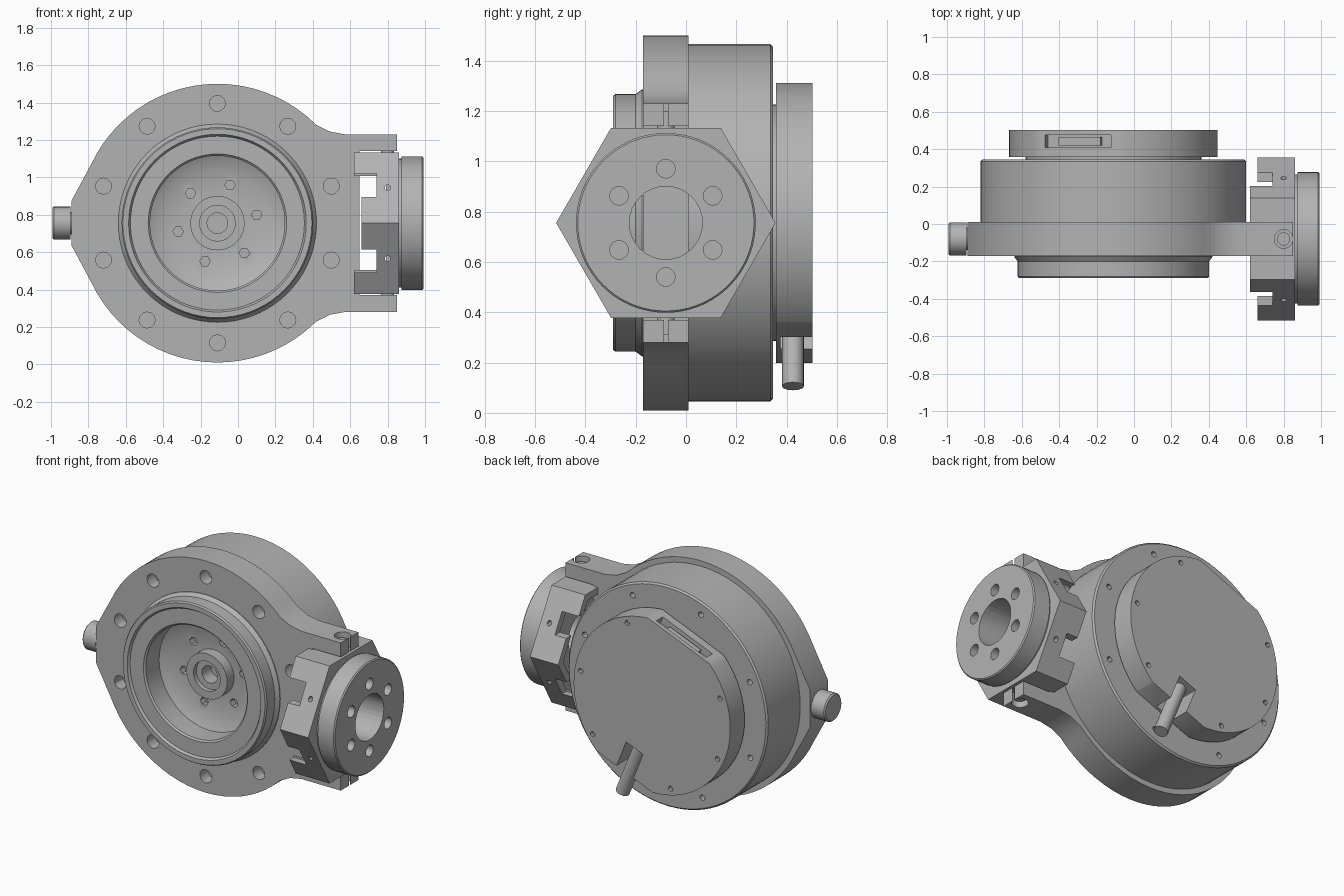
import bpy, bmesh, math
from mathutils import Vector

old = bpy.data.objects.get("Cube")
if old:
    bpy.data.objects.remove(old)

grey = bpy.data.materials.new("machined_grey")
grey.use_nodes = True
grey.diffuse_color = (0.45, 0.45, 0.45, 1)
grey.node_tree.nodes["Principled BSDF"].inputs["Base Color"].default_value = (0.45, 0.45, 0.45, 1)

CX, CZ = -0.11, 0.755      # main axis, along y
HY = -0.08                 # side hub axis, along x


def place(axis, u, v, w):
    """Point with plane coordinates u, v and distance w along the axis."""
    return Vector({"x": (w, u, v), "y": (u, w, v), "z": (u, v, w)}[axis])


def finish(name, bm):
    bmesh.ops.remove_doubles(bm, verts=bm.verts, dist=1e-5)
    bmesh.ops.recalc_face_normals(bm, faces=bm.faces)
    mesh = bpy.data.meshes.new(name)
    bm.to_mesh(mesh)
    bm.free()
    mesh.materials.append(grey)
    obj = bpy.data.objects.new(name, mesh)
    bpy.context.collection.objects.link(obj)
    return obj


def prism(name, axis, pts, a, b):
    bm = bmesh.new()
    ends = [[bm.verts.new(place(axis, u, v, w)) for u, v in pts] for w in (a, b)]
    for ring in ends:
        bm.faces.new(ring)
    for i in range(len(pts)):
        j = (i + 1) % len(pts)
        bm.faces.new((ends[0][i], ends[0][j], ends[1][j], ends[1][i]))
    return finish(name, bm)


def polar(cu, cv, r, deg):
    t = math.radians(deg)
    return (cu + r * math.cos(t), cv + r * math.sin(t))


def circle(cu, cv, r, n=64, start=0):
    return [polar(cu, cv, r, start + 360 * i / n) for i in range(n)]


def cyl(name, axis, cu, cv, r, a, b, n=64):
    return prism(name, axis, circle(cu, cv, r, n), a, b)


def box(name, x, y, z):
    return prism(name, "z", [(x[0], y[0]), (x[1], y[0]), (x[1], y[1]), (x[0], y[1])], *z)


def lathe(name, axis, cu, cv, profile, n=72):
    """Spin (radius, distance) points about the axis; both ends lie on it."""
    bm = bmesh.new()
    rings = [[bm.verts.new(place(axis, u, v, w)) for u, v in circle(cu, cv, max(r, 0), n)]
             if r > 0 else [bm.verts.new(place(axis, cu, cv, w))] * n
             for r, w in profile]
    for p, q in zip(rings, rings[1:]):
        for i in range(n):
            j = (i + 1) % n
            corners = list(dict.fromkeys((p[i], p[j], q[j], q[i])))
            bm.faces.new(corners)
    return finish(name, bm)


def cut(obj, cutters):
    """Subtract the cutters for good and remove them."""
    for c in cutters:
        mod = obj.modifiers.new("cut", "BOOLEAN")
        mod.operation, mod.solver, mod.object = "DIFFERENCE", "EXACT", c
    graph = bpy.context.evaluated_depsgraph_get()
    mesh = bpy.data.meshes.new_from_object(obj.evaluated_get(graph))
    obj.modifiers.clear()
    obj.data = mesh
    for c in cutters:
        bpy.data.objects.remove(c)


def slab(name, angle, near, far, half, a, b):
    """Block on the main axis side facing the given angle."""
    t = math.radians(angle)
    d, s = Vector((math.cos(t), math.sin(t))), Vector((-math.sin(t), math.cos(t)))
    o = Vector((CX, CZ))
    return prism(name, "y", [tuple(o + d * p + s * q) for p, q in
                             ((near, -half), (far, -half), (far, half), (near, half))], a, b)


# Flange with a pointed left side and a fork on the right
left_tip = [(-0.89, CZ + 0.12), (-0.89, CZ - 0.12)]
fork_top = [(0.65, 0.385), (0.85, 0.385), (0.85, 0.475), (0.57, 0.475), (0.49, 0.49)]
outline = [polar(CX, CZ, 0.745, a) for a in range(45, 160, 5)] + left_tip
outline += [polar(CX, CZ, 0.745, a) for a in range(205, 320, 5)]
outline += [(x, CZ - z) for x, z in reversed(fork_top)]
outline += [(x, CZ + z) for x, z in fork_top]
flange = prism("mounting_flange", "y", outline, -0.17, 0.01)
holes = [cyl("hole", "y", *polar(CX, CZ, 0.64, 90 + 36 * i), 0.043, -0.2, -0.09, 12)
         for i in range(10)]
cut(flange, [cyl("bore", "y", CX, CZ, 0.45, -0.3, 0.1)] + holes
    + [cyl("pivot_hole", "z", 0.8, HY, 0.05, -0.1, 1.6, 20),
       box("slit", (0.8, 0.9), (HY - 0.008, HY + 0.008), (-0.1, 1.6))])

# Main housing: rear drum, front collar, stepped bore and centre hub
housing = lathe("main_housing", "y", CX, CZ, [
    (0, 0.345), (0.70, 0.345), (0.71, 0.335), (0.71, 0.0), (0.53, 0.0), (0.53, -0.175),
    (0.512, -0.20), (0.512, -0.28), (0.505, -0.29), (0.475, -0.29), (0.465, -0.275),
    (0.37, -0.275), (0.36, -0.265), (0.36, -0.13), (0.28, -0.09), (0.145, -0.09),
    (0.145, -0.16), (0.095, -0.16), (0.095, -0.13), (0.055, -0.13), (0.055, -0.04), (0, -0.04)])
screws = [cyl("hole", "y", *polar(CX, CZ, 0.635, 22 + 45 * i), 0.018, 0.3, 0.4, 12)
          for i in range(8)]
inner = [cyl("hole", "y", *polar(CX, CZ, 0.215, 12 + 60 * i), 0.028, -0.2, -0.05, 6)
         for i in range(6)]
cut(housing, screws + inner)

# Rear cover with two flats, a socket recess and a cable notch
cyl("cover_neck", "y", CX, CZ, 0.47, 0.34, 0.37)
cover = cyl("rear_cover", "y", CX, CZ, 0.557, 0.357, 0.503, 72)
dots = [cyl("hole", "y", *polar(CX, CZ, 0.515, a), 0.016, 0.48, 0.6, 12)
        for a in (10, 70, 160, 205, 255, 325)]
cut(cover, dots + [slab("top_flat", 112, 0.505, 0.7, 0.4, 0.3, 0.6),
                   slab("socket", 112, 0.46, 0.7, 0.19, 0.41, 0.475),
                   slab("low_flat", -68, 0.515, 0.7, 0.4, 0.3, 0.6),
                   slab("notch", -68, 0.33, 0.7, 0.065, 0.375, 0.6)])
slab("socket_plug", 112, 0.44, 0.485, 0.12, 0.42, 0.465)

# Cable leaving the notch
cable = cyl("cable", "z", 0, 0, 0.043, 0, 0.37, 24)
cable.location = place("y", *polar(CX, CZ, 0.33, -68), 0.425)
cable.rotation_euler = (0, math.radians(158), 0)

# Pin on the left of the flange
lathe("side_pin", "x", HY, CZ, [(0, -0.85), (0.06, -0.85), (0.06, -0.895), (0.088, -0.895),
                                (0.088, -0.985), (0.08, -0.993), (0, -0.993)], 32)

# Hollow hexagonal collar with castellated inner edge
collar = prism("hex_collar", "x", circle(HY, CZ, 0.436, 6), 0.62, 0.86)
cutters = [prism("hollow", "x", circle(HY, CZ, 0.385, 6), 0.5, 0.79),
           cyl("bore", "x", HY, CZ, 0.145, 0.5, 1.0, 32)]
for side in (-1, 1):
    y = sorted((HY + side * 0.24, HY + side * 0.55))
    for up in (-1, 1):
        cutters.append(box("notch", (0.55, 0.74), y, sorted((CZ + up * 0.14, CZ + up * 0.265))))
        cutters.append(cyl("hole", "y", 0.8, CZ + up * 0.19, 0.015, *y, 12))
    cutters.append(box("relief", (0.55, 0.66), y, (CZ - 0.15, CZ + 0.15)))
cut(collar, cutters)

# Output disc with six bolt holes and a large bore
disc = lathe("output_disc", "x", HY, CZ, [(0, 0.85), (0.345, 0.85), (0.345, 0.873), (0.357, 0.873),
                                          (0.357, 0.985), (0.35, 0.992), (0, 0.992)])
bolts = [cyl("hole", "x", *polar(HY, CZ, 0.215, 30 + 60 * i), 0.037, 0.8, 1.1, 16)
         for i in range(6)]
cut(disc, bolts + [cyl("bore", "x", HY, CZ, 0.145, 0.8, 1.1, 32)])

# Pivot pins between the fork and the collar
for name, z in (("upper_pivot", (1.08, 1.2)), ("lower_pivot", (0.31, 0.43))):
    cyl(name, "z", 0.8, HY, 0.035, *z, 20)

# Smooth round walls, keep machined edges sharp
bpy.ops.object.select_all(action="DESELECT")
for obj in bpy.context.collection.objects:
    if obj.type == "MESH" and grey.name in obj.data.materials:
        obj.select_set(True)
        bpy.context.view_layer.objects.active = obj
bpy.ops.object.shade_smooth_by_angle(angle=math.radians(30))
